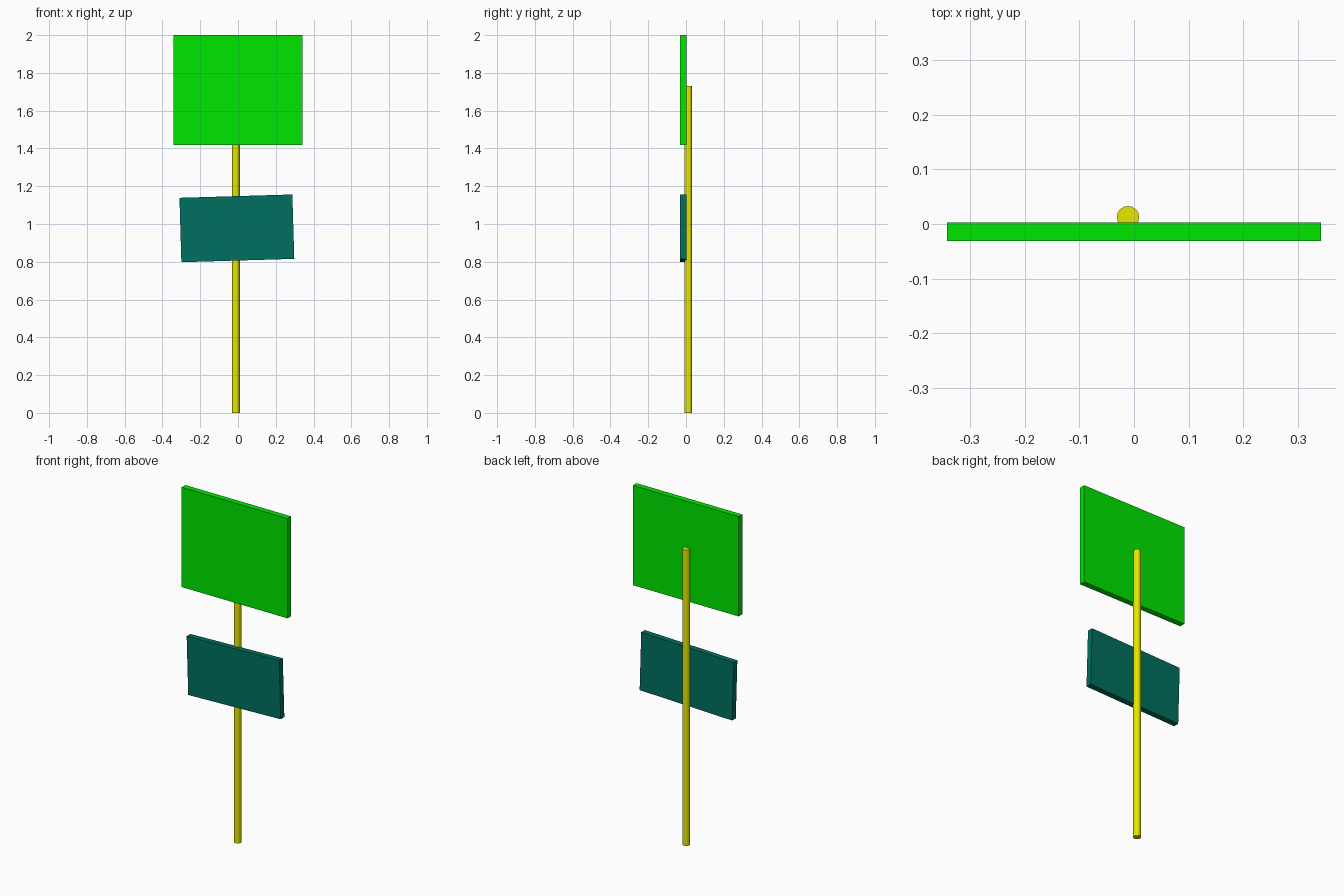
import bpy
from math import radians

if "Cube" in bpy.data.objects:
    bpy.data.objects.remove(bpy.data.objects["Cube"])


def paint(obj, name, color):
    mat = bpy.data.materials.new(name)
    mat.diffuse_color = (*color, 1)
    mat.use_nodes = True
    mat.node_tree.nodes["Principled BSDF"].inputs["Base Color"].default_value = mat.diffuse_color
    obj.data.materials.append(mat)


def board(name, center, size, tilt, color):
    bpy.ops.mesh.primitive_cube_add(size=1, location=center)
    obj = bpy.context.object
    obj.name = name
    obj.scale = size
    obj.rotation_euler.y = radians(-tilt)
    paint(obj, name + "_paint", color)


# Round post behind both boards
POST_HEIGHT = 1.73
bpy.ops.mesh.primitive_cylinder_add(vertices=16, radius=0.0205, depth=POST_HEIGHT,
                                    location=(-0.011, 0.0125, POST_HEIGHT / 2))
post = bpy.context.object
post.name = "post"
paint(post, "post_paint", (0.8, 0.8, 0.0))

# Large upper board and slightly tilted lower board
board("upper_board", (0, -0.0145, 1.7085), (0.684, 0.034, 0.583), 0, (0.0, 0.8, 0.0))
board("lower_board", (-0.006, -0.0145, 0.977), (0.598, 0.034, 0.341), 1.7, (0.0, 0.16, 0.115))
